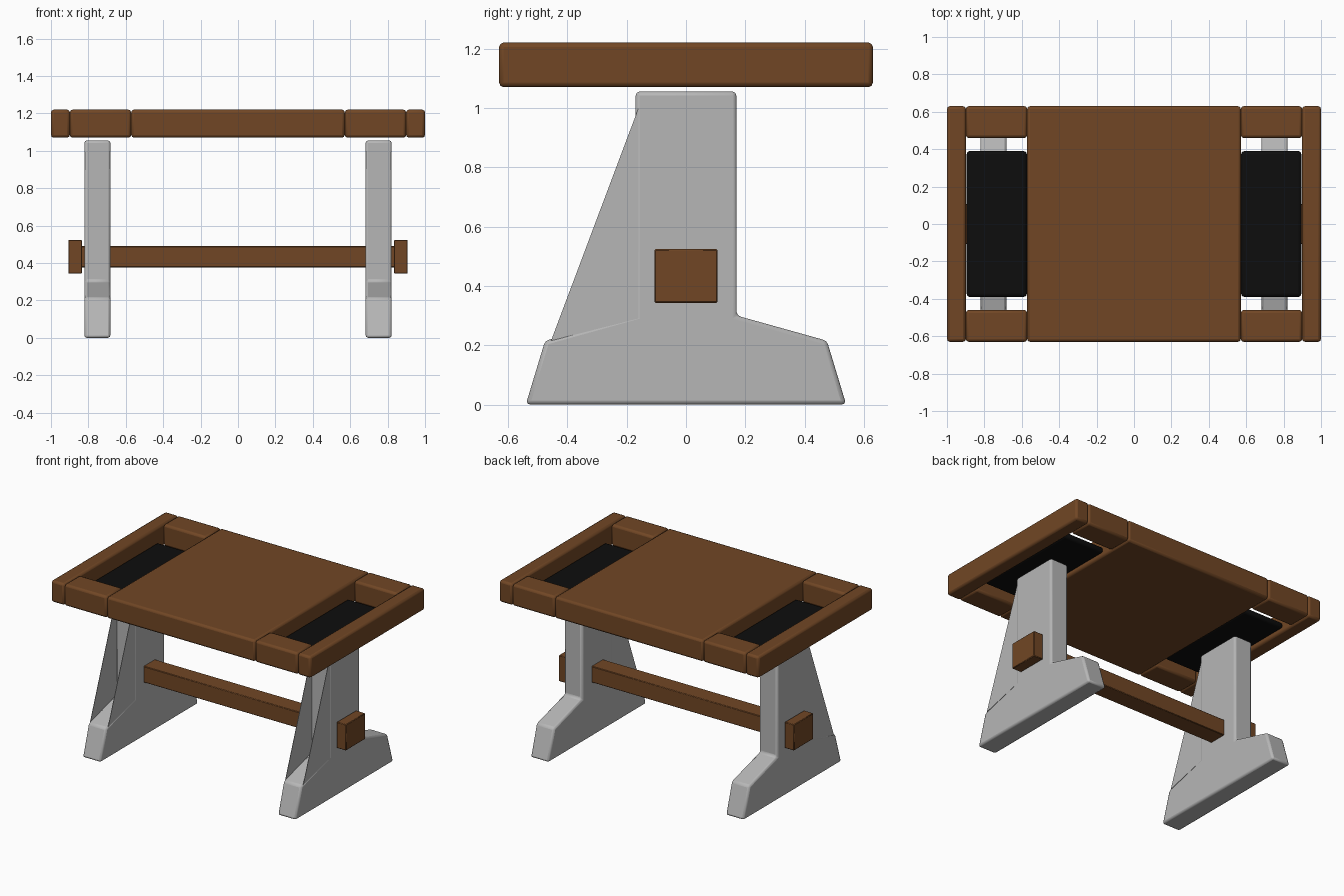
import bpy, bmesh, math

cube = bpy.data.objects.get("Cube")
if cube:
    bpy.data.objects.remove(cube, do_unlink=True)


def material(name, rgb):
    mat = bpy.data.materials.new(name)
    mat.use_nodes = True
    mat.diffuse_color = (*rgb, 1)
    mat.node_tree.nodes["Principled BSDF"].inputs["Base Color"].default_value = (*rgb, 1)
    return mat


wood = material("brown wood", (0.165, 0.062, 0.018))
metal = material("light grey", (0.47, 0.47, 0.47))
black = material("black", (0.004, 0.004, 0.004))


def finish(name, bm, mat, bevel=0.0, segments=2):
    bmesh.ops.recalc_face_normals(bm, faces=bm.faces)
    mesh = bpy.data.meshes.new(name)
    bm.to_mesh(mesh)
    bm.free()
    mesh.materials.append(mat)
    obj = bpy.data.objects.new(name, mesh)
    bpy.context.collection.objects.link(obj)
    if bevel:
        mod = obj.modifiers.new("rounded edges", "BEVEL")
        mod.width, mod.segments = bevel, segments
        mod.limit_method = "ANGLE"
        mod.angle_limit = math.radians(12)
        bpy.ops.object.select_all(action="DESELECT")
        bpy.context.view_layer.objects.active = obj
        obj.select_set(True)
        bpy.ops.object.shade_smooth_by_angle(angle=math.radians(50))
    return obj


def box(name, xs, ys, zs, mat, bevel, segments=2):
    bm = bmesh.new()
    bmesh.ops.create_cube(bm, size=1)
    for v in bm.verts:
        v.co = [sum(r) / 2 + c * (r[1] - r[0]) for c, r in zip(v.co, (xs, ys, zs))]
    return finish(name, bm, mat, bevel, segments)


def prism(name, outline, x0, x1, mat, bevel=0.0):
    """Extrude a (y, z) outline along x."""
    bm = bmesh.new()
    face = bm.faces.new([bm.verts.new((x0, y, z)) for y, z in outline])
    geom = bmesh.ops.extrude_face_region(bm, geom=[face])["geom"]
    for v in geom:
        if isinstance(v, bmesh.types.BMVert):
            v.co.x = x1
    return finish(name, bm, mat, bevel)


def span(side, a, b):
    return sorted((side * a, side * b))


# Table top: slab, end rails and short joining blocks
TOP = (1.07, 1.22)
box("table_slab", (-0.571, 0.571), (-0.63, 0.63), TOP, wood, 0.015)

# Leg outline: upright on a sloped foot, mirrored front to back
half = [(0.54, 0), (0.475, 0.215), (0.17, 0.3), (0.17, 1.055)]
leg_outline = half + [(-y, z) for y, z in reversed(half)]
web_outline = [(-0.16, 1.0), (-0.455, 0.215), (-0.16, 0.29)]

for side, label in ((1, "left"), (-1, "right")):
    box(label + "_end_rail", span(side, 0.899, 1.0), (-0.63, 0.63), TOP, wood, 0.015)
    for depth, place in ((1, "back"), (-1, "front")):
        box(f"{label}_{place}_rail_block", span(side, 0.571, 0.899),
            span(depth, 0.46, 0.63), TOP, wood, 0.015)

    # Black tray with rounded ends inside the opening
    box(label + "_tray", span(side, 0.573, 0.895), (-0.39, 0.39), (1.085, 1.125),
        black, 0.018, 3)

    # Leg, with a thin web on each face in front of the upright
    prism(label + "_leg", leg_outline, *span(side, 0.682, 0.822), metal, 0.014)
    for x, place in ((0.682, "inner"), (0.819, "outer")):
        prism(f"{label}_{place}_leg_web", web_outline, *span(side, x, x + 0.003), metal)

    # Block holding the stretcher end
    box(label + "_stretcher_block", span(side, 0.834, 0.907), (-0.107, 0.107),
        (0.343, 0.524), wood, 0.004, 1)

# Stretcher between the legs
box("stretcher", (-0.85, 0.85), (-0.063, 0.063), (0.377, 0.49), wood, 0.004, 1)
